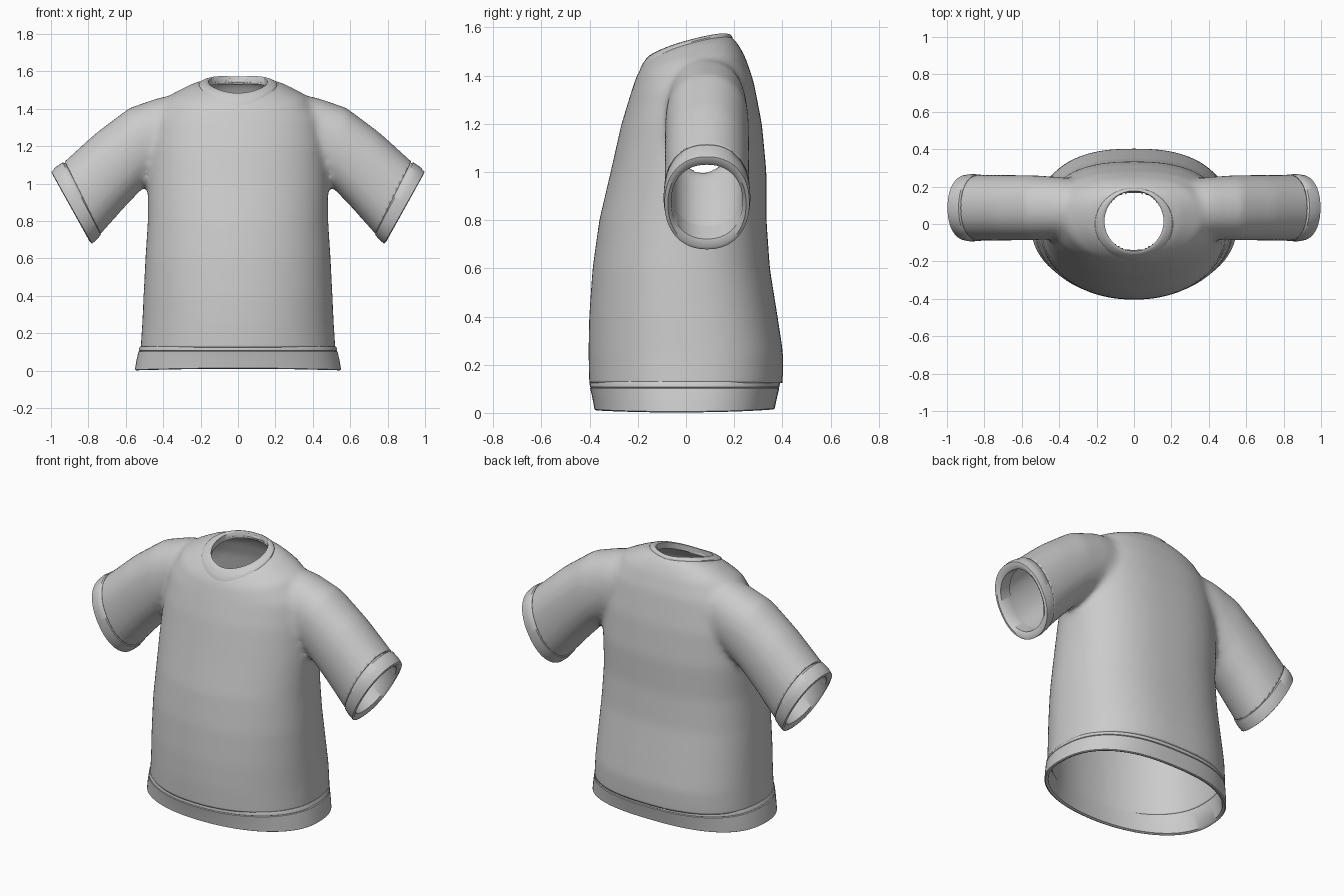
import bpy, bmesh, math
from mathutils import Vector
from mathutils.bvhtree import BVHTree

if "Cube" in bpy.data.objects:
    bpy.data.objects.remove(bpy.data.objects["Cube"])

N = 96


def section(a, b, side, lift=0.0, na=2.0, nb=2.0):
    """Superellipse ring through opposite points a and b, with half width vector side."""
    a, b, side = Vector(a), Vector(b), Vector(side)
    mid, half = (a + b) / 2, (a - b) / 2
    pts = []
    for i in range(N):
        t = 2 * math.pi * i / N
        c, s = math.cos(t), math.sin(t)
        e = 2 / (na if c > 0 else nb)
        p = mid + half * math.copysign(abs(c) ** e, c) + side * math.copysign(abs(s) ** e, s)
        pts.append(p + Vector((0, 0, lift * s * s)))
    return pts


def loft(bm, rings, ends="cap"):
    """Skin rings; ends are capped, looped back to the first ring, or left open."""
    vs = [[bm.verts.new(p) for p in r] for r in rings]
    pairs = list(zip(vs, vs[1:]))
    if ends == "loop":
        pairs.append((vs[-1], vs[0]))
    for r, q in pairs:
        for i in range(N):
            j = (i + 1) % N
            bm.faces.new((r[i], r[j], q[j], q[i]))
    if ends == "cap":
        bm.faces.new(vs[0])
        bm.faces.new(vs[-1])


def finish(bm, name, smooth=True):
    bmesh.ops.recalc_face_normals(bm, faces=bm.faces[:])
    me = bpy.data.meshes.new(name)
    bm.to_mesh(me)
    bm.free()
    ob = bpy.data.objects.new(name, me)
    bpy.context.collection.objects.link(ob)
    if smooth:
        bpy.ops.object.select_all(action="DESELECT")
        ob.select_set(True)
        bpy.context.view_layer.objects.active = ob
        bpy.ops.object.shade_smooth_by_angle(angle=math.radians(50))
    return ob


def torso_ring(fy, fz, by, bz, w, lift=0.0):
    return section((0, fy, fz), (0, by, bz), (w, 0, 0), lift, 2.1, 2.5)


def sleeve_ring(s, top, bottom, half_depth, y=0.087):
    return section((s * top[0], y, top[1]), (s * bottom[0], y, bottom[1]),
                   (0, half_depth, 0), 0, 2.2, 2.2)


# Solid torso: front y, z, back y, z, half width, side lift
bm = bmesh.new()
loft(bm, [torso_ring(*r) for r in (
    (-.395, .00, .385, .00, .525), (-.402, .13, .402, .13, .52), (-.405, .25, .403, .25, .512),
    (-.402, .40, .380, .40, .505), (-.388, .60, .348, .60, .495), (-.360, .80, .334, .80, .482),
    (-.313, 1.0, .334, 1.0, .482), (-.268, 1.2, .315, 1.2, .470), (-.228, 1.33, .280, 1.38, .44),
    (-.205, 1.40, .245, 1.48, .36, .03), (-.182, 1.44, .214, 1.535, .24, .04),
    (-.148, 1.485, .182, 1.568, .165, .015), (-.08, 1.52, .12, 1.575, .09, .01))])

# Solid sleeves overlapping the torso
SLEEVE = (((.28, 1.48), (.25, 1.08), .15), ((.42, 1.46), (.40, 1.06), .165),
          ((.58, 1.405), (.50, .985), .174), ((.76, 1.27), (.61, .87), .175),
          ((.92, 1.125), (.73, .735), .176), ((1.0, 1.055), (.80, .66), .176))
for s in (-1, 1):
    loft(bm, [sleeve_ring(s, *r) for r in SLEEVE])
blend = finish(bm, "blend_helper", smooth=False)

# Merge into one smooth skin
rm = blend.modifiers.new("Merge", "REMESH")
rm.mode, rm.voxel_size = "VOXEL", 0.018
sm = blend.modifiers.new("Soften", "SMOOTH")
sm.factor, sm.iterations = 0.5, 12
dg = bpy.context.evaluated_depsgraph_get()
skin = bpy.data.meshes.new_from_object(blend.evaluated_get(dg))
bpy.data.objects.remove(blend)
bm = bmesh.new()
bm.from_mesh(skin)
bm.normal_update()
tree = BVHTree.FromBMesh(bm)

# Open the neck, the sleeve ends and the bottom
hole = [f for f in bm.faces if (c := f.calc_center_median()).z > 1.3
        and math.hypot(c.x, c.y - .012) < .172]
bmesh.ops.delete(bm, geom=hole, context="FACES")


def trim(co, no, faces):
    edges = {e for f in faces for e in f.edges}
    verts = {v for f in faces for v in f.verts}
    bmesh.ops.bisect_plane(bm, geom=list(faces) + list(edges) + list(verts),
                           plane_co=co, plane_no=no, clear_outer=True)


for s in (-1, 1):
    trim((s * .83, 0, .925), (s * .894, 0, -.447),
         [f for f in bm.faces if f.calc_center_median().x * s > .64])
trim((0, 0, .125), (0, 0, -1), bm.faces[:])
body = finish(bm, "shirt_body")
sol = body.modifiers.new("Cloth", "SOLIDIFY")
sol.thickness, sol.offset = 0.025, -1

# Collar band laid over the skin
bm = bmesh.new()
rings = []
for t, up in ((0, -.004), (.06, .005), (.3, .008), (.6, .009), (.85, .008), (1, .002), (1, -.035)):
    rx, ry, cy = .21 - .052 * t, .193 - .033 * t, .015 * t
    ring = []
    for i in range(N):
        a = 2 * math.pi * i / N
        x, y = rx * math.cos(a), cy + ry * math.sin(a)
        hit = tree.ray_cast(Vector((x, y, 2)), Vector((0, 0, -1)))[0]
        ring.append(Vector((x, y, (hit.z if hit else 1.5) + up)))
    rings.append(ring)
loft(bm, rings, "open")
finish(bm, "collar")

# Sleeve cuffs: outer wall, rim and inner wall
CUFF = (((.915, 1.105), (.745, .755), .165), ((.938, 1.113), (.733, .727), .178),
        ((.975, 1.088), (.757, .698), .180), ((.997, 1.063), (.781, .679), .176),
        ((.990, 1.045), (.793, .690), .162), ((.968, 1.03), (.795, .722), .148),
        ((.90, 1.075), (.73, .775), .148))
for s, side in ((-1, "right"), (1, "left")):
    bm = bmesh.new()
    loft(bm, [sleeve_ring(s, *r) for r in CUFF], "loop")
    finish(bm, side + "_cuff")

# Bottom hem with a stitched step near its top
bm = bmesh.new()
loft(bm, [torso_ring(*r) for r in (
    (-.375, .132, .370, .132, .50), (-.397, .130, .387, .130, .523), (-.400, .124, .390, .124, .527),
    (-.399, .108, .388, .108, .530), (-.394, .105, .383, .105, .526), (-.398, .102, .387, .102, .532),
    (-.388, .06, .377, .06, .542), (-.380, .014, .368, .018, .551, -.010),
    (-.372, .010, .360, .014, .545, -.010), (-.360, .016, .348, .020, .530, -.010),
    (-.370, .105, .360, .105, .497))], "loop")
finish(bm, "bottom_hem")
